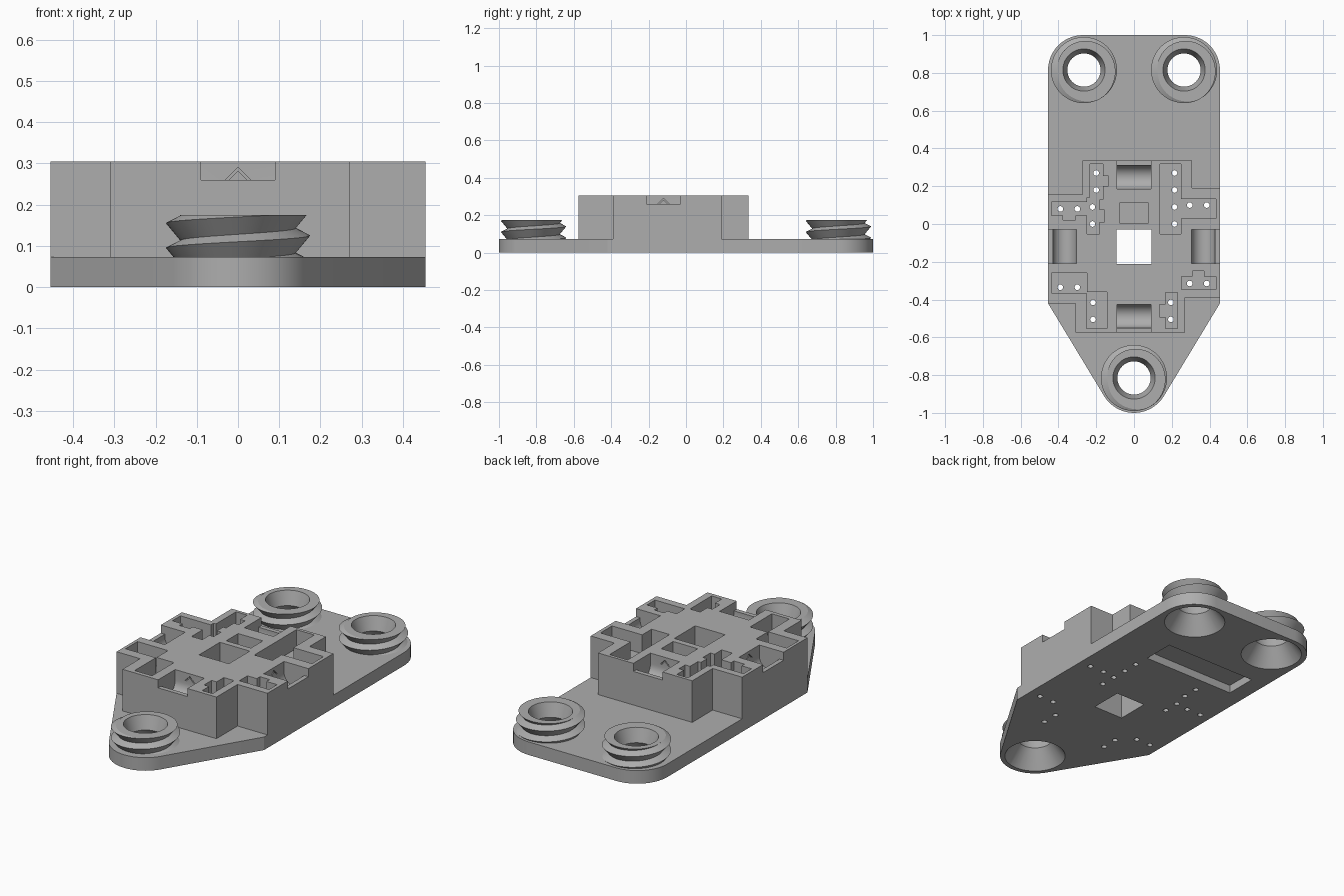
import bpy, bmesh
from math import radians, cos, sin, pi, acos, atan2, hypot
from mathutils import Vector, Matrix

cube = bpy.data.objects.get("Cube")
if cube:
    bpy.data.objects.remove(cube)

grey = bpy.data.materials.new("plain grey")
grey.use_nodes = True
grey.diffuse_color = (0.42, 0.42, 0.42, 1)
grey.node_tree.nodes["Principled BSDF"].inputs["Base Color"].default_value = grey.diffuse_color

PLATE, TOP, OVER = 0.073, 0.305, 0.4
BOSS_TOP = 0.175
CENTRE = Vector((0, -0.12, 0))
SCREWS = [(0, -0.815), (-0.265, 0.815), (0.265, 0.815)]


def finish(name, bm):
    bmesh.ops.recalc_face_normals(bm, faces=bm.faces)
    me = bpy.data.meshes.new(name)
    bm.to_mesh(me)
    bm.free()
    me.materials.append(grey)
    ob = bpy.data.objects.new(name, me)
    bpy.context.scene.collection.objects.link(ob)
    return ob


def prism(bm, pts, vec):
    """Closed solid from a polygon swept along a vector."""
    face = bm.faces.new([bm.verts.new(p) for p in pts])
    out = bmesh.ops.extrude_face_region(bm, geom=[face], use_keep_orig=True)
    moved = [v for v in out["geom"] if isinstance(v, bmesh.types.BMVert)]
    bmesh.ops.translate(bm, verts=moved, vec=vec)


def box(bm, x0, x1, y0, y1, z0, z1):
    prism(bm, [(x0, y0, z0), (x1, y0, z0), (x1, y1, z0), (x0, y1, z0)], (0, 0, z1 - z0))


def arc(cx, cy, r, a0, a1, n=14):
    angles = [radians(a0 + (a1 - a0) * i / n) for i in range(n + 1)]
    return [(cx + r * cos(a), cy + r * sin(a)) for a in angles]


def lathe(bm, profile, x, y, n=48):
    """Closed turned solid from (radius, height) rows."""
    rings = [[bm.verts.new((x + r * cos(2 * pi * i / n), y + r * sin(2 * pi * i / n), z))
              for i in range(n)] for r, z in profile]
    for a, b in zip(rings, rings[1:]):
        for i in range(n):
            j = (i + 1) % n
            bm.faces.new((a[i], a[j], b[j], b[i]))
    bm.faces.new(rings[0][::-1])
    bm.faces.new(rings[-1])


def cut(target, cutter):
    mod = target.modifiers.new("cut", "BOOLEAN")
    mod.operation, mod.solver, mod.object = "DIFFERENCE", "EXACT", cutter
    mod.use_self = True
    bpy.context.view_layer.update()
    dg = bpy.context.evaluated_depsgraph_get()
    me = bpy.data.meshes.new_from_object(target.evaluated_get(dg))
    target.modifiers.clear()
    target.data = me


def smooth(ob):
    bpy.ops.object.select_all(action="DESELECT")
    ob.select_set(True)
    bpy.context.view_layer.objects.active = ob
    bpy.ops.object.shade_smooth_by_angle(angle=radians(25))


# Base plate: rounded back corners, tapering to a rounded tip
R, HALF, SHOULDER = 0.185, 0.455, -0.42
dx, dy = HALF, SHOULDER + 1 - R
t = (atan2(dy, dx) - acos(R / hypot(dx, dy))) * 180 / pi
outline = (arc(0, R - 1, R, -180 - t, t, 20) + [(HALF, SHOULDER)]
           + arc(HALF - R, 1 - R, R, 0, 90) + arc(R - HALF, 1 - R, R, 90, 180)
           + [(-HALF, SHOULDER)])
bm = bmesh.new()
prism(bm, [(x, y, 0) for x, y in outline], (0, 0, PLATE))
plate = finish("base_plate", bm)

# Socket block: stepped cross outline
cross = [(-0.31, -0.575), (0.27, -0.575), (0.27, -0.39), (HALF, -0.39), (HALF, 0.19),
         (0.308, 0.19), (0.308, 0.335), (-0.273, 0.335), (-0.273, 0.155),
         (-HALF, 0.155), (-HALF, SHOULDER), (-0.31, SHOULDER)]
bm = bmesh.new()
prism(bm, [(x, y, PLATE) for x, y in cross], (0, 0, TOP - PLATE))
block = finish("socket_block", bm)

cutters = []

# Square centre hole
bm = bmesh.new()
box(bm, -0.092, 0.092, -0.212, -0.028, -0.1, OVER)
cutters.append((finish("centre_hole_cutter", bm), (plate, block)))

# Shallow rectangular pocket behind the centre hole
bm = bmesh.new()
box(bm, -0.076, 0.076, 0.005, 0.11, 0.19, OVER)
cutters.append((finish("centre_pocket_cutter", bm), (block,)))

# Four round-bottomed side cradles, each with a chevron mark on its inner wall
cradle = ([(0.305, OVER)] + arc(0.3675, 0.245, 0.0625, 180, 360, 16)
          + [(0.43, 0.26), (0.5, 0.26), (0.5, OVER)])
chevron = [(-0.03, 0.26), (0, 0.29), (0.03, 0.26), (0.022, 0.26), (0, 0.282), (-0.022, 0.26)]
bm_c, bm_m = bmesh.new(), bmesh.new()
for k in range(4):
    turn = Matrix.Translation(CENTRE) @ Matrix.Rotation(k * pi / 2, 4, "Z")
    side = turn.to_3x3() @ Vector((0, 0.18, 0))
    prism(bm_c, [turn @ Vector((d, -0.09, z)) for d, z in cradle], side)
    inward = turn.to_3x3() @ Vector((-0.025, 0, 0))
    prism(bm_m, [turn @ Vector((0.315, s, z)) for s, z in chevron], inward)
cutters.append((finish("cradle_cutter", bm_c), (block,)))
cutters.append((finish("chevron_cutter", bm_m), (block,)))

# Component pockets with key tabs
pockets = [(-0.234, -0.165, 0.13, 0.317), (-0.17, -0.135, 0.2, 0.255),
           (-0.249, -0.183, -0.053, 0.14), (-0.19, -0.157, 0.01, 0.075),
           (-0.436, -0.24, 0.045, 0.116), (-0.375, -0.31, 0.02, 0.05),
           (0.138, 0.249, -0.053, 0.317), (0.24, 0.435, 0.03, 0.132),
           (-0.438, -0.25, -0.365, -0.26), (-0.251, -0.143, -0.552, -0.36),
           (0.252, 0.435, -0.348, -0.277), (0.31, 0.37, -0.285, -0.249),
           (0.166, 0.229, -0.552, -0.362), (0.135, 0.17, -0.492, -0.425)]
bm = bmesh.new()
for p in pockets:
    box(bm, *p, 0.2, OVER)
cutters.append((finish("pocket_cutter", bm), (block,)))

# Pin holes in pairs, running right through
starts = [(-0.2, 0.18, 0), (-0.22, 0, 0), (-0.39, 0.08, 1), (0.215, 0.18, 0), (0.215, 0, 0),
          (0.295, 0.1, 1), (-0.39, -0.335, 1), (-0.217, -0.505, 0), (0.295, -0.315, 1),
          (0.195, -0.505, 0)]
bm = bmesh.new()
for x, y, along_x in starts:
    for step in (0, 0.09):
        lathe(bm, [(0.015, -0.1), (0.015, OVER)],
              x + step * along_x, y + step * (1 - along_x), 12)
cutters.append((finish("pin_hole_cutter", bm), (plate, block)))

# Recess in the underside
bm = bmesh.new()
box(bm, -0.36, 0.21, 0.36, 0.54, -0.1, 0.045)
cutters.append((finish("underside_recess_cutter", bm), (plate,)))

# Countersunk screw holes from below
WAIST, BORE = 0.1, 0.088
slope = (0.16 - BORE) / WAIST
bm = bmesh.new()
for x, y in SCREWS:
    lathe(bm, [(0.16 + 0.05 * slope, -0.05), (BORE, WAIST)], x, y)
cutters.append((finish("countersink_cutter", bm), (plate,)))

for cutter, targets in cutters:
    for target in targets:
        cut(target, cutter)
    bpy.data.objects.remove(cutter)
smooth(plate)
smooth(block)

# Threaded bosses: helical sawtooth outside, waisted bore inside
PITCH, CREST, ROOT, LIP = 0.06, 0.175, 0.14, 0.3


def thread_radius(z, a):
    f = ((z - 0.125) / PITCH - a / (2 * pi)) % 1
    k = f / LIP if f < LIP else (1 - f) / (1 - LIP)
    return CREST + (ROOT - CREST) * k


def threaded_boss(name, x, y, n=48):
    bm = bmesh.new()
    columns = []
    for i in range(n + 1):
        a = 2 * pi * i / n
        rows = []
        for k in range(-3, 3):
            for part in (0, LIP):
                z = 0.125 + PITCH * (k + part + a / (2 * pi))
                z = min(max(z, PLATE), BOSS_TOP)
                rows.append((thread_radius(z, a), z))
        rows += [(0.112, BOSS_TOP), (BORE, WAIST), (0.16 - slope * PLATE, PLATE)]
        columns.append([bm.verts.new((x + r * cos(a), y + r * sin(a), z)) for r, z in rows])
    for c, d in zip(columns, columns[1:]):
        for j in range(len(c)):
            m = (j + 1) % len(c)
            bm.faces.new((c[j], d[j], d[m], c[m]))
    bmesh.ops.remove_doubles(bm, verts=bm.verts, dist=0.0002)
    smooth(finish(name, bm))


for name, (x, y) in zip(("front", "back_right", "back_left"), SCREWS):
    threaded_boss(name + "_threaded_boss", x, y)
